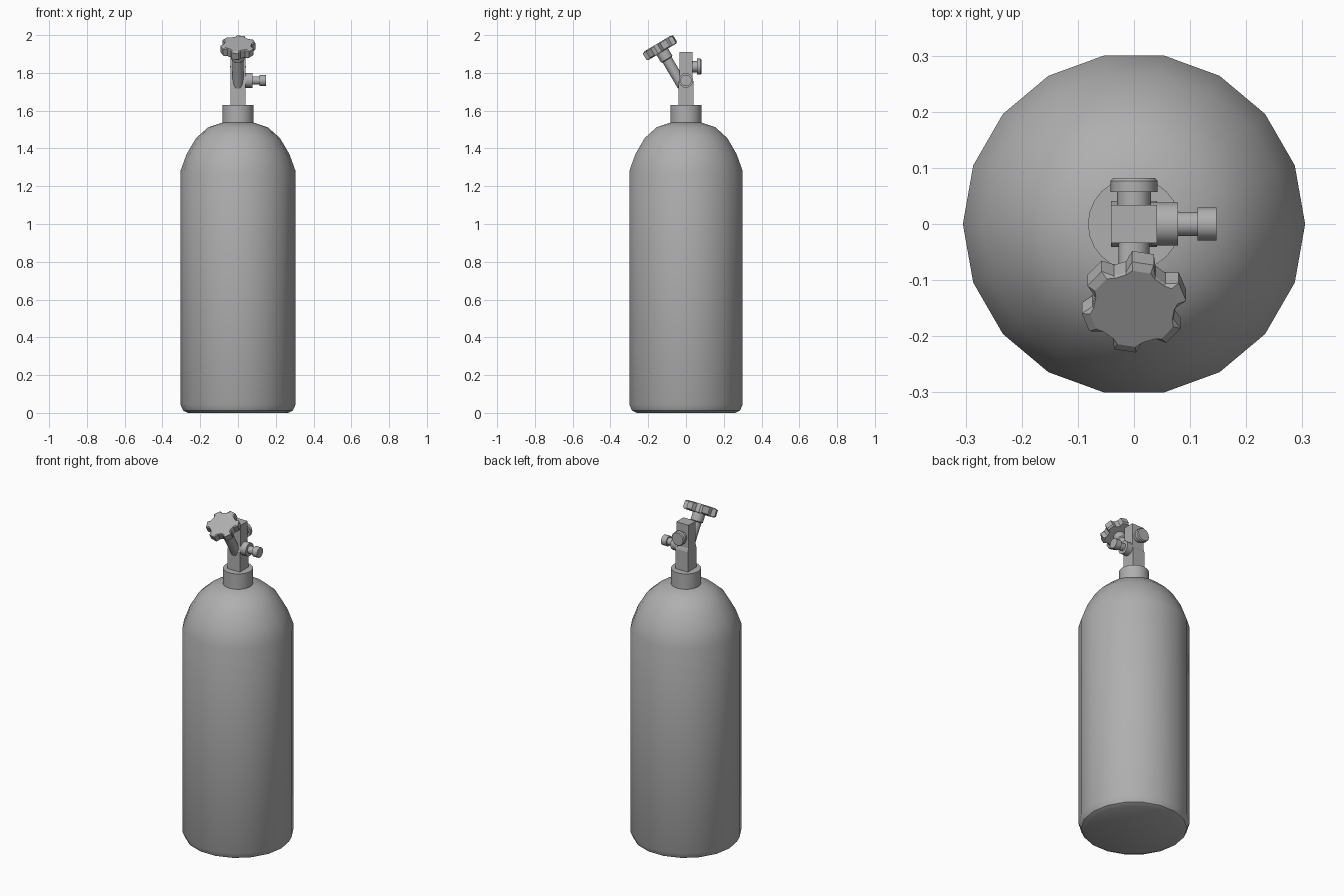
import bpy, bmesh
from math import sin, cos, pi, radians
from mathutils import Matrix, Vector

if "Cube" in bpy.data.objects:
    bpy.data.objects.remove(bpy.data.objects["Cube"])

# Dark grey metal shared by all parts
metal = bpy.data.materials.new("dark_grey_metal")
metal.diffuse_color = (0.43, 0.43, 0.43, 1)
metal.use_nodes = True
metal.node_tree.nodes["Principled BSDF"].inputs["Base Color"].default_value = metal.diffuse_color


def finish(name, bm, matrix, smooth=True):
    bmesh.ops.recalc_face_normals(bm, faces=bm.faces)
    me = bpy.data.meshes.new(name)
    bm.to_mesh(me)
    bm.free()
    me.materials.append(metal)
    ob = bpy.data.objects.new(name, me)
    bpy.context.collection.objects.link(ob)
    ob.matrix_world = matrix
    if smooth:
        bpy.ops.object.select_all(action='DESELECT')
        ob.select_set(True)
        bpy.context.view_layer.objects.active = ob
        bpy.ops.object.shade_smooth_by_angle(angle=radians(32))
    return ob


def loft(name, rings, matrix=Matrix(), smooth=True):
    """Join equal-length rings of points and cap both ends."""
    bm = bmesh.new()
    loops = [[bm.verts.new(p) for p in ring] for ring in rings]
    n = len(loops[0])
    for a, b in zip(loops, loops[1:]):
        for i in range(n):
            j = (i + 1) % n
            bm.faces.new((a[i], a[j], b[j], b[i]))
    bm.faces.new(loops[0][::-1])
    bm.faces.new(loops[-1])
    return finish(name, bm, matrix, smooth)


def lathe(name, profile, sides, matrix=Matrix()):
    """Revolve (radius, height) points around local z."""
    rings = [[(r * cos(2 * pi * i / sides), r * sin(2 * pi * i / sides), z)
              for i in range(sides)] for r, z in profile]
    return loft(name, rings, matrix)


def box_tower(name, sections):
    """Stack of square sections given as (half x, half y, z)."""
    loft(name, [[(-x, -y, z), (x, -y, z), (x, y, z), (-x, y, z)]
                for x, y, z in sections], smooth=False)


# Tank with domed shoulder
lathe("tank", [(0.265, 0), (0.29, 0.012), (0.305, 0.045), (0.305, 1.28),
               (0.272, 1.37), (0.222, 1.455), (0.158, 1.512), (0.08, 1.538)], 18)

# Neck collar
lathe("neck_collar", [(0.082, 1.53), (0.082, 1.63)], 24)

# Valve block
box_tower("valve_block", [(0.041, 0.041, 1.62), (0.041, 0.041, 1.75),
                          (0.041, 0.034, 1.77), (0.041, 0.034, 1.91)])

# Side outlet, pointing +x
side = Matrix.Translation((0, 0, 1.76)) @ Matrix.Rotation(pi / 2, 4, 'Y')
lathe("side_outlet", [(0.039, 0.03), (0.039, 0.078), (0.022, 0.078),
                      (0.022, 0.113), (0.03, 0.113), (0.03, 0.147)], 14, side)

# Rear outlet, pointing +y
rear = Matrix.Translation((0, 0, 1.833)) @ Matrix.Rotation(-pi / 2, 4, 'X')
lathe("rear_outlet", [(0.03, 0.02), (0.03, 0.057), (0.042, 0.057),
                      (0.042, 0.077), (0.037, 0.082)], 12, rear)

# Slanted valve stem with collar under the handwheel
tilt = Matrix.Translation((0, -0.138, 1.933)) @ Matrix.Rotation(radians(30.7), 4, 'X')
lathe("valve_stem", [(0.028, -0.235), (0.028, -0.075), (0.035, -0.07),
                     (0.035, -0.02)], 12, tilt)


# Six-lobed handwheel with sloped lobe tops
def star(lobe, valley, z):
    pts = []
    for k in range(6):
        for offset, r in ((-21, valley), (-12, lobe), (12, lobe), (21, valley)):
            a = radians(20 + 60 * k + offset)
            pts.append(Vector((r * cos(a), r * sin(a), z)))
    return pts


loft("handwheel", [star(0.085, 0.07, -0.025), star(0.094, 0.074, -0.018),
                   star(0.094, 0.074, 0.02), star(0.079, 0.072, 0.026)],
     tilt, smooth=False)
